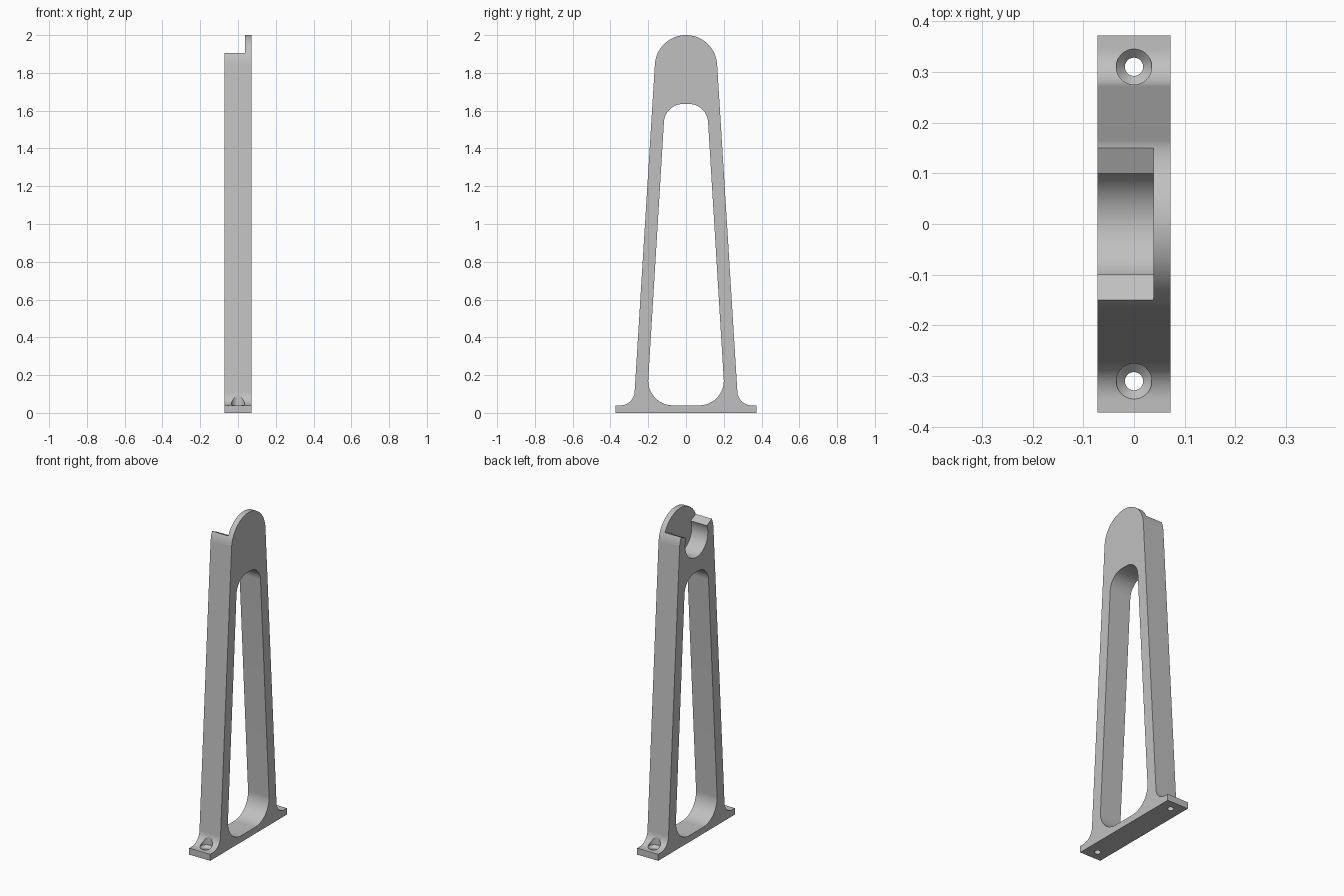
import bpy
import bmesh
from math import sin, cos, radians

cube = bpy.data.objects.get("Cube")
if cube:
    bpy.data.objects.remove(cube, do_unlink=True)

# Main sizes
HALF_W = 0.0715        # half thickness along x
BASE_Y, BASE_Z = 0.372, 0.04
LEAN = 3.54            # side taper in degrees
HEAD_Z, HEAD_R = 1.835, 0.165
SEAT_R, SEAT_X = 0.11, 0.038
SCREW_Y = 0.31

grey = bpy.data.materials.new("plain grey")
grey.use_nodes = True
grey.diffuse_color = (0.53, 0.53, 0.53, 1)
grey.node_tree.nodes["Principled BSDF"].inputs["Base Color"].default_value = grey.diffuse_color


def arc(cy, cz, r, start, end, steps=24):
    """Points of an arc in the y-z plane."""
    angles = [radians(start + (end - start) * i / steps) for i in range(steps + 1)]
    return [(cy + r * cos(a), cz + r * sin(a)) for a in angles]


def mirrored(half):
    """Close a right-hand half outline, listed bottom to top, with its mirror."""
    return half + [(-y, z) for y, z in reversed(half) if y > 1e-5]


def finish(name, bm):
    bmesh.ops.recalc_face_normals(bm, faces=bm.faces)
    mesh = bpy.data.meshes.new(name)
    bm.to_mesh(mesh)
    bm.free()
    mesh.materials.append(grey)
    obj = bpy.data.objects.new(name, mesh)
    bpy.context.collection.objects.link(obj)
    return obj


def extrude(name, outline, x0, x1):
    """Extrude a y-z outline from x0 to x1."""
    bm = bmesh.new()
    face = bm.faces.new([bm.verts.new((x0, y, z)) for y, z in outline])
    new = bmesh.ops.extrude_face_region(bm, geom=[face])["geom"]
    bmesh.ops.translate(bm, vec=(x1 - x0, 0, 0),
                        verts=[v for v in new if isinstance(v, bmesh.types.BMVert)])
    return finish(name, bm)


def lathe(name, profile, y, steps=48):
    """Spin an (r, z) profile about a vertical axis at y."""
    bm = bmesh.new()
    rings = [[bm.verts.new((r * cos(radians(360 * i / steps)),
                            y + r * sin(radians(360 * i / steps)), z))
              for i in range(steps)] for r, z in profile]
    for low, high in zip(rings, rings[1:]):
        for i in range(steps):
            j = (i + 1) % steps
            bm.faces.new((low[i], low[j], high[j], high[i]))
    bm.faces.new(rings[0])
    bm.faces.new(rings[-1])
    return finish(name, bm)


# Stand: flat foot, filleted tapering legs, round head
stand = extrude("stand", mirrored(
    [(BASE_Y, 0), (BASE_Y, BASE_Z)]
    + arc(0.347, 0.115, 0.075, 270, 180 + LEAN)
    + arc(0, HEAD_Z, HEAD_R, LEAN, 90)), -HALF_W, HALF_W)

# Tapered window between the legs
window = extrude("window_cutter", mirrored(
    arc(0.07, 0.17, 0.13, -90, LEAN) + arc(0.017, 1.535, 0.1, LEAN, 90)), -0.2, 0.2)

# Open round seat in the head, leaving a back plate on one side
seat = extrude("seat_cutter",
               arc(0, HEAD_Z, SEAT_R, 25, -205, 64) + arc(0, HEAD_Z, 0.3, 155, 25, 8),
               -0.2, SEAT_X)

# Countersunk screw holes
screws = [lathe("screw_cutter",
                [(0.018, -0.1), (0.018, 0.023), (0.035, BASE_Z), (0.035, 0.2)], side * SCREW_Y)
          for side in (-1, 1)]

bpy.ops.object.select_all(action='DESELECT')
bpy.context.view_layer.objects.active = stand
stand.select_set(True)
for cutter in [window, seat] + screws:
    mod = stand.modifiers.new("cut", 'BOOLEAN')
    mod.operation = 'DIFFERENCE'
    mod.solver = 'EXACT'
    mod.object = cutter
    bpy.ops.object.modifier_apply(modifier=mod.name)
    bpy.data.objects.remove(cutter, do_unlink=True)

bpy.ops.object.shade_smooth_by_angle(angle=radians(20))
